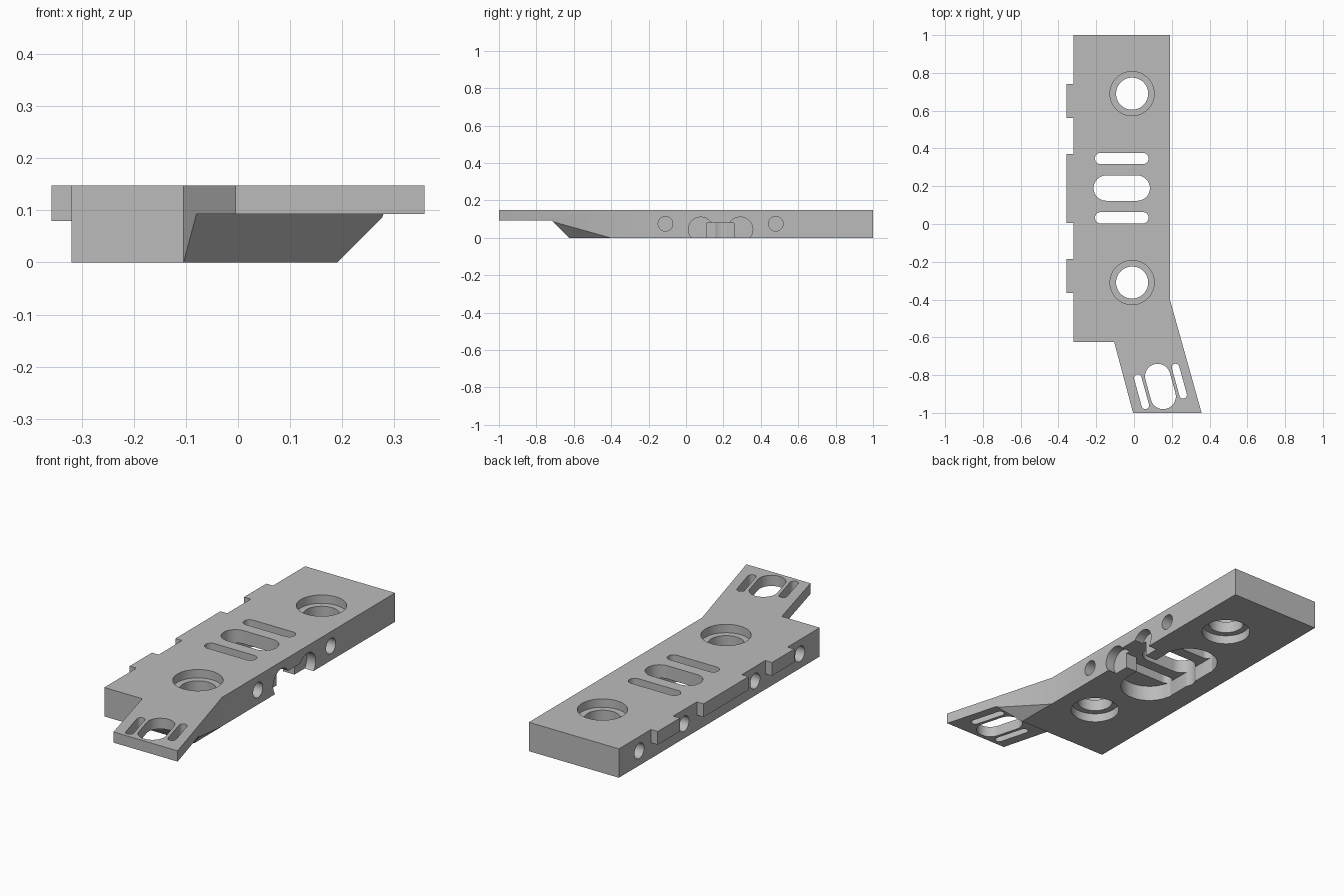
import bpy
import bmesh
import math
from mathutils import Matrix, Vector

cube = bpy.data.objects.get("Cube")
if cube:
    bpy.data.objects.remove(cube)

grey = bpy.data.materials.new("plain grey")
grey.use_nodes = True
grey.diffuse_color = (0.5, 0.5, 0.5, 1)
grey.node_tree.nodes["Principled BSDF"].inputs["Base Color"].default_value = (0.5, 0.5, 0.5, 1)

TOP = 0.148      # plate thickness
MID_Y = 0.19     # symmetry line of the main plate
BORE_X = -0.01
SLOT_X = -0.065
UP, SIDE, ALONG = "Z", "X", "Y"


def prism(name, outline, low, high, axis=UP):
    """Extrude a flat outline between two positions along an axis."""
    place = {
        UP: lambda a, b, h: (a, b, h),
        SIDE: lambda a, b, h: (h, a, b),
        ALONG: lambda a, b, h: (a, h, b),
    }[axis]
    bm = bmesh.new()
    face = bm.faces.new([bm.verts.new(place(a, b, low)) for a, b in outline])
    moved = bmesh.ops.extrude_face_region(bm, geom=[face])["geom"]
    shift = Vector(place(0, 0, high - low))
    bmesh.ops.translate(bm, verts=[v for v in moved if isinstance(v, bmesh.types.BMVert)], vec=shift)
    bmesh.ops.recalc_face_normals(bm, faces=bm.faces)
    mesh = bpy.data.meshes.new(name)
    bm.to_mesh(mesh)
    bm.free()
    mesh.materials.append(grey)
    obj = bpy.data.objects.new(name, mesh)
    bpy.context.collection.objects.link(obj)
    return obj


def slot(x, y, radius, half=0.0, angle=0.0, steps=24):
    """Outline of a round-ended slot, or of a circle when half is zero."""
    turn = Matrix.Rotation(angle, 2)
    points = []
    for end in (1, -1):
        for i in range(steps + (1 if half else 0)):
            t = math.pi * (i / steps - 0.5)
            p = Vector((end * (half + radius * math.cos(t)), end * radius * math.sin(t)))
            points.append(tuple(turn @ p + Vector((x, y))))
    return points


def rect(a0, b0, a1, b1):
    return [(a0, b0), (a1, b0), (a1, b1), (a0, b1)]


# Plate outline with the angled arm and the tabs along the right edge
outline = [(-0.32, 1), (0.19, 1), (0.19, -0.4), (0.358, -1), (-0.005, -1),
           (-0.105, -0.625), (-0.32, -0.625)]
for y0, y1 in ((-0.365, -0.185), (0.005, 0.37), (0.56, 0.74)):
    outline += [(-0.32, y0), (-0.358, y0), (-0.358, y1), (-0.32, y1)]
plate = prism("mounting_plate", outline, 0, TOP)

cuts = []


def cut(shape, low, high, axis=UP):
    cuts.append(prism("cutter", shape, low, high, axis))


# Space below the tabs
cut(rect(-0.5, -0.1, -0.3203, 0.08), -0.6, 0.9, ALONG)

# Chamfered underside of the arm
cut([(-1.1, -0.1), (-0.526, -0.1), (-0.719, 0.093), (-1.1, 0.093)], -0.25, 0.6, SIDE)
cut([(0.091, -0.1), (0.6, -0.1), (0.6, 0.093), (0.284, 0.093)], -1.1, -0.3, ALONG)

# Stepped bores, countersunk from both faces
for side in (-1, 1):
    y = MID_Y + side * 0.5
    cut(slot(BORE_X, y, 0.085), -0.1, 0.3)
    cut(slot(BORE_X, y, 0.117), 0.105, 0.3)
    cut(slot(BORE_X, y, 0.117), -0.1, 0.045)

# Pocket below the middle, with a channel to the left edge
cut(slot(SLOT_X, MID_Y, 0.14, 0.15, math.pi / 2), -0.1, 0.08)
cut(rect(0.11, -0.1, 0.257, 0.0795), 0.0, 0.3, SIDE)

# Slots through the middle
cut(slot(SLOT_X, MID_Y, 0.067, 0.082), -0.1, 0.3)
for side in (-1, 1):
    cut(slot(SLOT_X, MID_Y + side * 0.157, 0.03, 0.112), -0.1, 0.3)

# Slots through the arm
lean = math.atan2(-0.6, 0.165)
for x, y, radius, half in ((0.14, -0.86, 0.067, 0.055),
                           (0.04, -0.888, 0.02, 0.075),
                           (0.24, -0.832, 0.02, 0.075)):
    cut(slot(x, y, radius, half, lean), -0.1, 0.3)

# Blind holes and round recesses in the long edges
for side in (-1, 1):
    cut(slot(MID_Y - 0.005 + side * 0.295, 0.075, 0.039), 0.07, 0.3, SIDE)
    cut(slot(MID_Y - 0.005 + side * 0.106, 0.045, 0.066), 0.14, 0.3, SIDE)
    for offset in (0.287, 0.65):
        cut(slot(MID_Y - 0.005 + side * offset, 0.075, 0.039), -0.5, -0.2, SIDE)

# Apply all the cuts, then drop the cutters
for cutter in cuts:
    cutter.hide_render = True
    mod = plate.modifiers.new("cut", "BOOLEAN")
    mod.operation = "DIFFERENCE"
    mod.solver = "EXACT"
    mod.object = cutter
bpy.context.view_layer.update()
graph = bpy.context.evaluated_depsgraph_get()
result = bpy.data.meshes.new_from_object(plate.evaluated_get(graph))
plate.modifiers.clear()
plate.data = result
for cutter in cuts:
    bpy.data.objects.remove(cutter)

# Smooth the round walls and keep the edges sharp
bpy.ops.object.select_all(action="DESELECT")
plate.select_set(True)
bpy.context.view_layer.objects.active = plate
bpy.ops.object.shade_smooth_by_angle(angle=math.radians(30))
